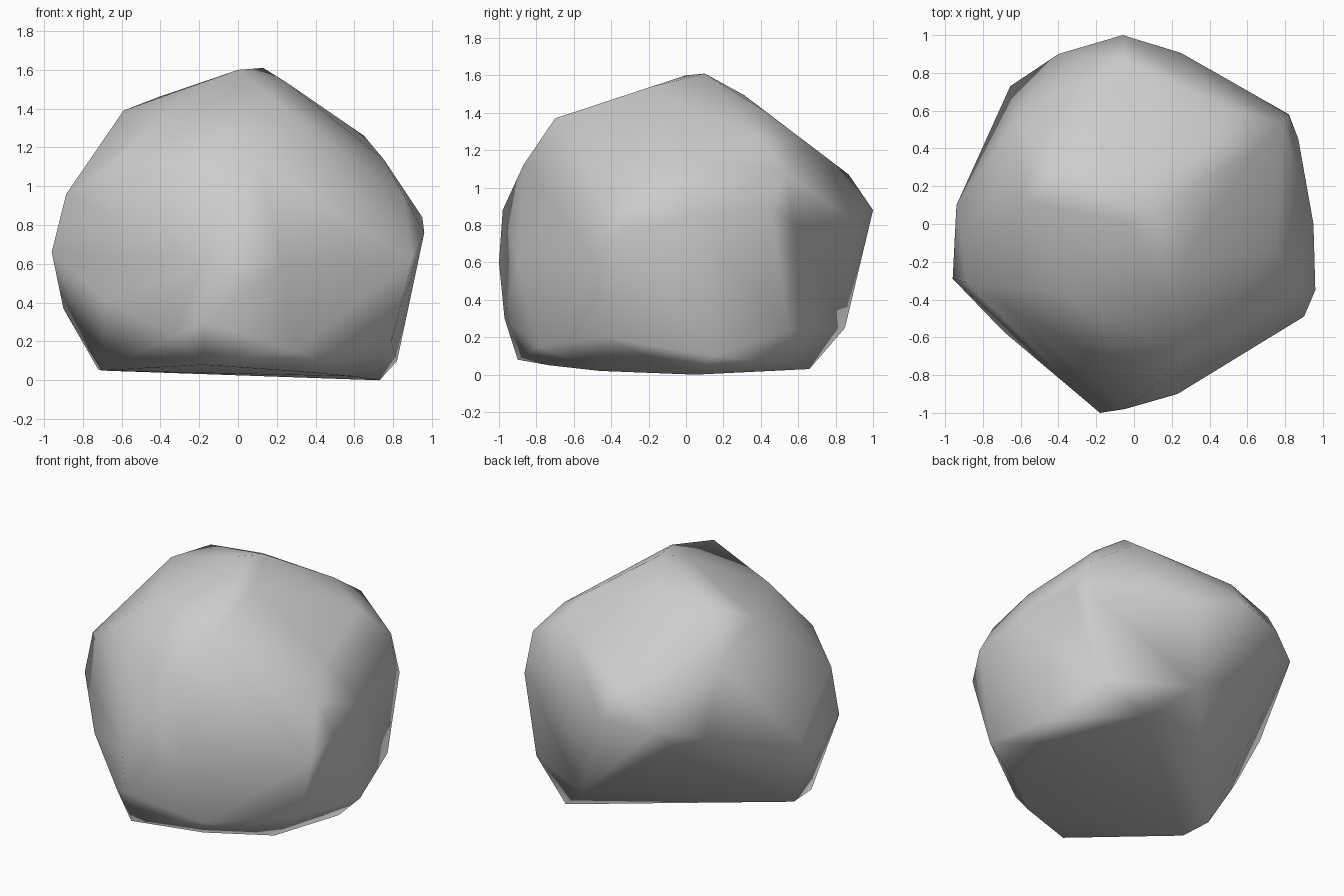
import bpy, bmesh, math

# Corner points of the boulder, grouped by region; the hull joins them into facets
base = [(-.18, -.90, .08), (.25, -.73, .05), (.60, -.46, .02), (.79, -.45, .20), (.73, .05, 0),
        (.82, .15, .10), (.45, .66, .03), (-.70, -.36, .05), (-.72, -.14, .055)]
front = [(-.18, -1, .60), (-.05, -.98, .88), (-.17, -.97, .30), (.23, -.90, .60),
         (.10, -.87, 1.12), (-.69, -.57, .42), (-.33, -.84, .23), (.30, -.79, .15)]
left = [(-.885, -.31, .96), (-.96, -.29, .66), (-.94, .10, .62),
        (-.90, -.10, .37), (-.64, -.46, 1.12), (-.38, -.36, 1.38)]
right = [(.90, -.49, .62), (.96, -.35, .76), (.95, 0, .84), (.87, .45, .90), (.82, .58, .80),
         (.79, .53, 1.08), (.65, .39, 1.26), (.75, -.13, 1.14), (.85, -.35, .96), (.75, .55, .24)]
back = [(.25, .905, .82), (-.06, 1, .88), (-.40, .90, .85), (-.655, .73, .80),
        (.20, .85, .25), (-.06, .87, 1.07), (-.63, .54, 1.20), (-.46, .76, .66)]
top = [(.28, -.70, 1.37), (.13, .10, 1.61), (0, 0, 1.60), (.25, -.20, 1.535), (-.59, .12, 1.39),
       (-.41, .29, 1.46), (-.03, .31, 1.495), (.43, .42, 1.41), (.50, .62, 1.26)]

# Boulder body: convex hull with near-flat triangles merged into facets
bm = bmesh.new()
for p in base + front + left + right + back + top:
    bm.verts.new(p)
bmesh.ops.convex_hull(bm, input=bm.verts[:])
bmesh.ops.delete(bm, geom=[v for v in bm.verts if not v.link_faces], context='VERTS')
bmesh.ops.dissolve_limit(bm, angle_limit=math.radians(2), verts=bm.verts[:], edges=bm.edges[:])
bmesh.ops.recalc_face_normals(bm, faces=bm.faces[:])
for f in bm.faces:
    f.smooth = True
mesh = bpy.data.meshes.new("boulder")
bm.to_mesh(mesh)
bm.free()
rock = bpy.data.objects.new("boulder", mesh)
bpy.context.collection.objects.link(rock)

# Broad facets read as flat, with smooth shading across the edges
mod = rock.modifiers.new("facet_normals", 'WEIGHTED_NORMAL')
mod.weight = 50
